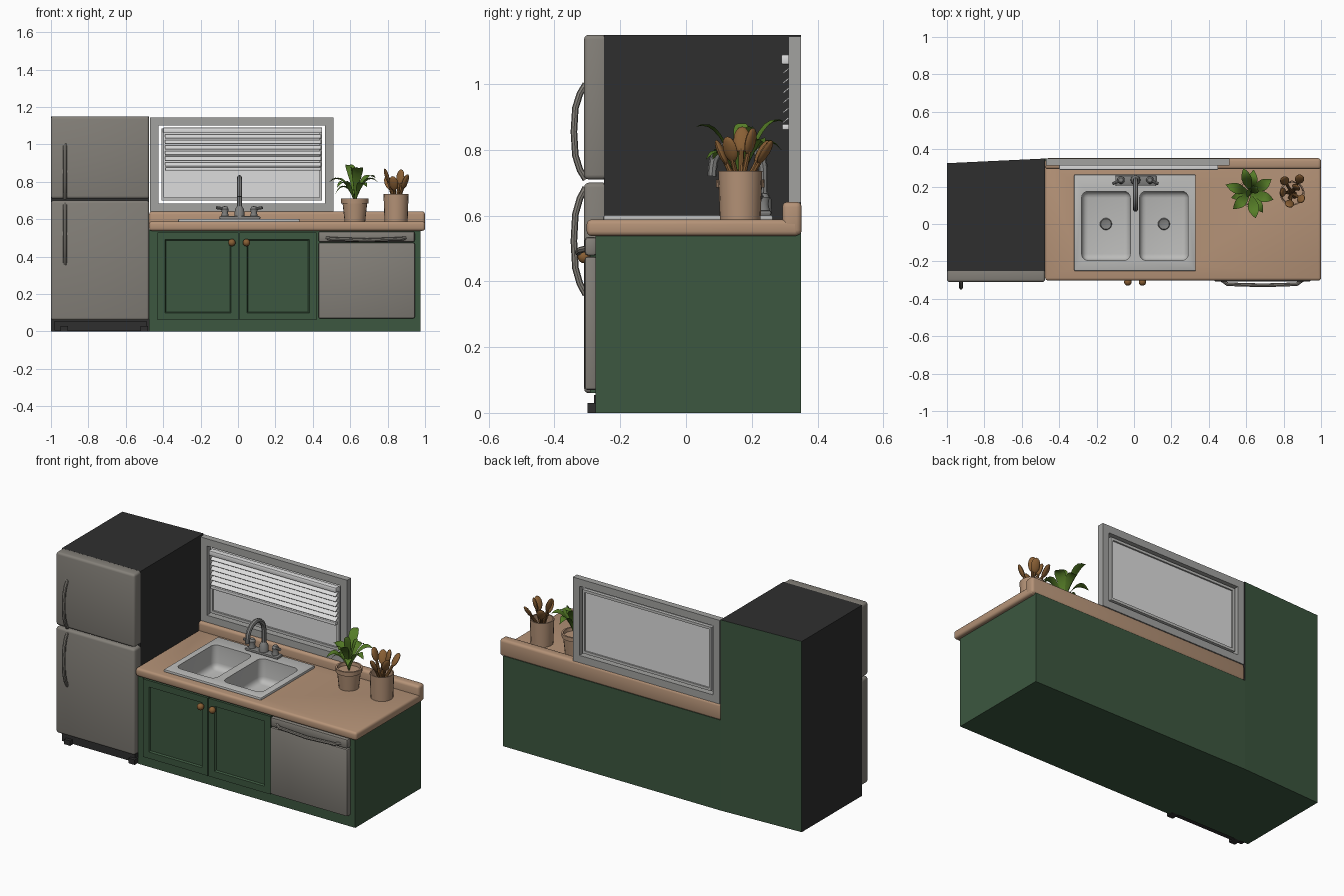
import bpy, bmesh, math
from mathutils import Vector, Matrix

if "Cube" in bpy.data.objects:
    bpy.data.objects.remove(bpy.data.objects["Cube"])


def material(name, r, g, b):
    m = bpy.data.materials.new(name)
    m.diffuse_color = (r, g, b, 1)
    m.use_nodes = True
    m.node_tree.nodes["Principled BSDF"].inputs["Base Color"].default_value = m.diffuse_color
    return m


GREEN = material("cabinet green", 0.045, 0.095, 0.05)
DARK = material("fridge black", 0.028, 0.028, 0.028)
STEEL = material("brushed steel", 0.23, 0.215, 0.19)
TAN = material("counter tan", 0.46, 0.29, 0.185)
SINK = material("sink grey", 0.50, 0.50, 0.49)
FRAME = material("window grey", 0.36, 0.36, 0.35)
WHITE = material("blind white", 0.72, 0.72, 0.72)
LEAF = material("leaf green", 0.09, 0.20, 0.02)
WOOD = material("utensil wood", 0.25, 0.115, 0.035)
CHROME = material("faucet grey", 0.22, 0.22, 0.215)


def smooth(ob, angle=35):
    bpy.ops.object.select_all(action='DESELECT')
    ob.select_set(True)
    bpy.context.view_layer.objects.active = ob
    bpy.ops.object.shade_smooth_by_angle(angle=math.radians(angle))


def finish(name, bm, *mats):
    me = bpy.data.meshes.new(name)
    bm.to_mesh(me)
    bm.free()
    ob = bpy.data.objects.new(name, me)
    bpy.context.collection.objects.link(ob)
    for m in mats:
        me.materials.append(m)
    smooth(ob)
    return ob


def box_bm(lo, hi, bevel=0, seg=2):
    bm = bmesh.new()
    lo, hi = Vector(lo), Vector(hi)
    bmesh.ops.create_cube(bm, size=1, matrix=Matrix.Translation((lo + hi) / 2)
                          @ Matrix.Diagonal((*(hi - lo), 1)))
    if bevel:
        bmesh.ops.bevel(bm, geom=bm.edges[:], offset=bevel, segments=seg,
                        profile=0.5, affect='EDGES')
    return bm


def box(name, lo, hi, mat, bevel=0, seg=2):
    return finish(name, box_bm(lo, hi, bevel, seg), mat)


def tube(name, pts, r, mat):
    cu = bpy.data.curves.new(name, 'CURVE')
    cu.dimensions, cu.bevel_depth, cu.bevel_resolution, cu.use_fill_caps = '3D', r, 2, True
    sp = cu.splines.new('POLY')
    sp.points.add(len(pts) - 1)
    for p, c in zip(sp.points, pts):
        p.co = (*c, 1)
    cu.materials.append(mat)
    ob = bpy.data.objects.new(name, cu)
    bpy.context.collection.objects.link(ob)
    bpy.ops.object.select_all(action='DESELECT')
    ob.select_set(True)
    bpy.context.view_layer.objects.active = ob
    bpy.ops.object.convert(target='MESH')
    smooth(bpy.context.object)


def lathe(name, profile, x, y, mat, n=20):
    bm = bmesh.new()
    vs = [bm.verts.new((x + r, y, z)) for r, z in profile]
    es = [bm.edges.new(p) for p in zip(vs, vs[1:])]
    bmesh.ops.spin(bm, geom=vs + es, cent=(x, y, 0), axis=(0, 0, 1),
                   angle=2 * math.pi, steps=n)
    bmesh.ops.remove_doubles(bm, verts=bm.verts[:], dist=1e-4)
    bmesh.ops.recalc_face_normals(bm, faces=bm.faces[:])
    return finish(name, bm, mat)


def cut(ob, cutter):
    cutter.hide_render = True
    mod = ob.modifiers.new("cut", 'BOOLEAN')
    mod.operation, mod.object, mod.solver = 'DIFFERENCE', cutter, 'EXACT'
    bpy.ops.object.select_all(action='DESELECT')
    ob.select_set(True)
    bpy.context.view_layer.objects.active = ob
    bpy.ops.object.modifier_apply(modifier=mod.name)


# Fridge: black body whose back slants and is green, like its underside
bm = box_bm((-1, -0.25, 0), (-0.475, 0.35, 1.15))
for v in bm.verts:
    if v.co.y > 0 and v.co.x < -0.9:
        v.co.y = 0.325
bm.normal_update()
for f in bm.faces:
    f.material_index = int(f.normal.y > 0.9 or f.normal.z < -0.9)
finish("fridge_body", bm, DARK, GREEN)
box("fridge_kick_plate", (-0.98, -0.28, 0.005), (-0.49, -0.24, 0.055), DARK)
for name, z0, z1, h0, h1 in (("lower", 0.06, 0.70, 0.36, 0.685),
                             ("upper", 0.71, 1.15, 0.71, 1.0)):
    box(f"fridge_{name}_door", (-1, -0.31, z0), (-0.475, -0.237, z1), STEEL, 0.014, 3)
    tube(f"fridge_{name}_handle", [(-0.925, -0.341 + 0.036 * abs(t) ** 3,
         (h0 + h1) / 2 + t * (h1 - h0) / 2) for t in (-1, -.8, -.5, 0, .5, .8, 1)], 0.01, STEEL)
for x in (-0.93, -0.5):
    box("fridge_foot", (x - 0.02, -0.3, 0), (x + 0.02, -0.25, 0.03), DARK)

# Cabinet carcass, countertop and backsplash
cabinet = box("cabinet", (-0.475, -0.275, 0), (0.975, 0.35, 0.545), GREEN)
counter = box("countertop", (-0.475, -0.302, 0.538), (1.0, 0.345, 0.588), TAN, 0.014, 3)
box("backsplash", (-0.475, 0.293, 0.54), (1.0, 0.352, 0.642), TAN, 0.016, 3)
hole = box("sink_cutter", (-0.30, -0.22, 0.44), (0.31, 0.20, 0.7), TAN)
cut(counter, hole)
cut(cabinet, hole)
bpy.data.objects.remove(hole)

# Cabinet doors with sunken panels, and round knobs
for x0, x1, k in ((-0.43, 0.002, -0.033), (0.008, 0.42, 0.045)):
    bm = box_bm((x0, -0.292, 0.06), (x1, -0.27, 0.53))
    front = [f for f in bm.faces if f.normal.y < -0.9]
    bmesh.ops.inset_region(bm, faces=front, thickness=0.055)
    bmesh.ops.inset_region(bm, faces=front, thickness=0.008, depth=-0.01)
    finish("cabinet_door", bm, GREEN)
    bm = bmesh.new()
    bmesh.ops.create_uvsphere(bm, u_segments=14, v_segments=8, radius=0.02,
                              matrix=Matrix.Translation((k, -0.31, 0.475)))
    finish("door_knob", bm, WOOD)

# Dishwasher
box("dishwasher_door", (0.43, -0.308, 0.07), (0.945, -0.27, 0.475), STEEL, 0.008)
box("dishwasher_control_panel", (0.43, -0.308, 0.478), (0.945, -0.27, 0.535), STEEL, 0.01)
tube("dishwasher_handle", [(0.47, -0.30, 0.5), (0.5, -0.322, 0.495), (0.69, -0.328, 0.488),
                           (0.87, -0.322, 0.495), (0.9, -0.30, 0.5)], 0.01, STEEL)

# Double sink: rim plate pierced by two rounded bowls
rim = box("sink_rim", (-0.32, -0.252, 0.582), (0.33, 0.265, 0.602), SINK, 0.007)
for x0, x1 in ((-0.28, -0.02), (0.03, 0.29)):
    bowl = box("sink_bowl", (x0, -0.195, 0.46), (x1, 0.175, 0.72), SINK, 0.035, 4)
    cut(rim, bowl)
    bowl.hide_render = False
    bm = bmesh.new()
    bm.from_mesh(bowl.data)
    bmesh.ops.bisect_plane(bm, geom=bm.verts[:] + bm.edges[:] + bm.faces[:],
                           plane_co=(0, 0, 0.599), plane_no=(0, 0, 1), clear_outer=True)
    bmesh.ops.reverse_faces(bm, faces=bm.faces[:])
    bm.to_mesh(bowl.data)
    bm.free()
    lathe("sink_drain", [(0, 0.463), (0.022, 0.463), (0.028, 0.466), (0.032, 0.46)],
          (x0 + x1) / 2, 0.0, CHROME)
smooth(rim)

# Faucet: gooseneck, base plate, two lever taps
box("faucet_base", (-0.1, 0.205, 0.6), (0.12, 0.26, 0.616), CHROME, 0.007)
arc = [(0.008, 0.158 + 0.077 * math.cos(a), 0.745 + 0.077 * math.sin(a))
       for a in (math.pi * i / 10 for i in range(11))]
tube("faucet_spout", [(0.008, 0.235, 0.6)] + arc + [(0.008, 0.079, 0.72)], 0.014, CHROME)
lathe("faucet_collar", [(0.027, 0.61), (0.025, 0.65), (0.014, 0.67)], 0.008, 0.235, CHROME, 14)
for x, s in ((-0.07, -1), (0.085, 1)):
    lathe("tap", [(0.022, 0.61), (0.016, 0.635), (0.02, 0.655), (0.012, 0.668), (0, 0.67)],
          x, 0.235, CHROME, 14)
    tube("tap_lever", [(x, 0.235, 0.655), (x + s * 0.045, 0.215, 0.662)], 0.008, CHROME)

# Window: outer casing, inner sash, pane and blinds
def window_frame(name, x0, x1, z0, z1, w, y0, y1, mat):
    bm = box_bm((x0, y0, z0), (x1, y1, z1))
    sides = [f for f in bm.faces if abs(f.normal.y) > 0.9]
    bmesh.ops.inset_individual(bm, faces=sides, thickness=w)
    bmesh.ops.bridge_loops(bm, edges=list({e for f in sides for e in f.edges}))
    bmesh.ops.delete(bm, geom=sides, context='FACES')
    bmesh.ops.recalc_face_normals(bm, faces=bm.faces[:])
    finish(name, bm, mat)


window_frame("window_casing", -0.47, 0.51, 0.64, 1.145, 0.062, 0.312, 0.35, FRAME)
window_frame("window_sash", -0.41, 0.45, 0.70, 1.085, 0.022, 0.32, 0.345, SINK)
box("window_pane", (-0.40, 0.331, 0.71), (0.44, 0.336, 1.075), WHITE)
box("blind_head_rail", (-0.40, 0.29, 1.06), (0.45, 0.325, 1.09), WHITE, 0.004)
box("blind_bottom_rail", (-0.39, 0.292, 0.86), (0.445, 0.318, 0.878), WHITE, 0.004)
for i in range(6):
    z = 0.893 + i * 0.03
    bm = box_bm((-0.39, 0.292, z - 0.002), (0.445, 0.322, z + 0.002))
    bmesh.ops.rotate(bm, verts=bm.verts[:], cent=(0, 0.307, z),
                     matrix=Matrix.Rotation(math.radians(40), 3, 'X'))
    finish("blind_slat", bm, WHITE)

# Plant pot with arching leaves
PX, PY = 0.625, 0.165
lathe("plant_pot", [(0, 0.588), (0.055, 0.588), (0.066, 0.685), (0.073, 0.685), (0.074, 0.71),
                    (0.064, 0.71), (0.062, 0.69), (0, 0.69)], PX, PY, TAN)


def leaf(tip, lift, width):
    base, tip = Vector((PX, PY, 0.685)), Vector(tip)
    mid = base.lerp(tip, 0.45)
    mid.z = max(tip.z, 0.75) + lift
    side = (tip - base).cross(Vector((0, 0, 1))).normalized()
    bm, rows, n = bmesh.new(), [], 8
    for i in range(n + 1):
        t = i / n
        p = base * (1 - t) ** 2 + mid * 2 * t * (1 - t) + tip * t * t
        w = width * max(0.08, math.sin(math.pi * t ** 1.3)) * (1 if i < n else 0.1)
        up = Vector((0, 0, 0.3 * w))
        rows.append([bm.verts.new(q) for q in (p - side * w + up, p, p + side * w + up)])
    for a, b in zip(rows, rows[1:]):
        for j in (0, 1):
            bm.faces.new((a[j], a[j + 1], b[j + 1], b[j]))
    finish("plant_leaf", bm, LEAF)


for tip, lift, w in (((0.49, 0.21, 0.80), 0.06, 0.028), ((0.585, 0.30, 0.885), 0.03, 0.027),
                     ((0.64, 0.29, 0.80), 0.08, 0.027), ((0.735, 0.24, 0.82), 0.05, 0.030),
                     ((0.745, 0.13, 0.80), 0.06, 0.028), ((0.65, 0.03, 0.87), 0.03, 0.030),
                     ((0.53, 0.08, 0.77), 0.08, 0.028), ((0.52, 0.14, 0.735), 0.08, 0.024),
                     ((0.69, 0.06, 0.77), 0.07, 0.024), ((0.60, 0.17, 0.88), 0.0, 0.025),
                     ((0.66, 0.20, 0.87), 0.0, 0.025)):
    leaf(tip, lift, w)

# Utensil crock with wooden spoons
CX, CY = 0.845, 0.165
lathe("utensil_crock", [(0, 0.588), (0.062, 0.588), (0.067, 0.735), (0.06, 0.735),
                        (0.057, 0.61), (0, 0.61)], CX, CY, TAN)
for tip in ((0.79, 0.17, 0.85), (0.87, 0.20, 0.845), (0.90, 0.13, 0.82), (0.83, 0.10, 0.81),
            (0.80, 0.24, 0.81), (0.89, 0.25, 0.81)):
    tip = Vector(tip)
    foot = Vector((CX, CY, 0.62)) - (tip - Vector((CX, CY, tip.z))) * 0.3
    tube("spoon_handle", [foot, tip], 0.008, WOOD)
    bm = bmesh.new()
    bmesh.ops.create_uvsphere(bm, u_segments=12, v_segments=8, radius=1)
    turn = (tip - foot).to_track_quat('Z', 'Y').to_matrix().to_4x4()
    bm.transform(Matrix.Translation(tip - (tip - foot).normalized() * 0.02) @ turn
                 @ Matrix.Diagonal((0.025, 0.011, 0.042, 1)))
    finish("spoon_head", bm, WOOD)
